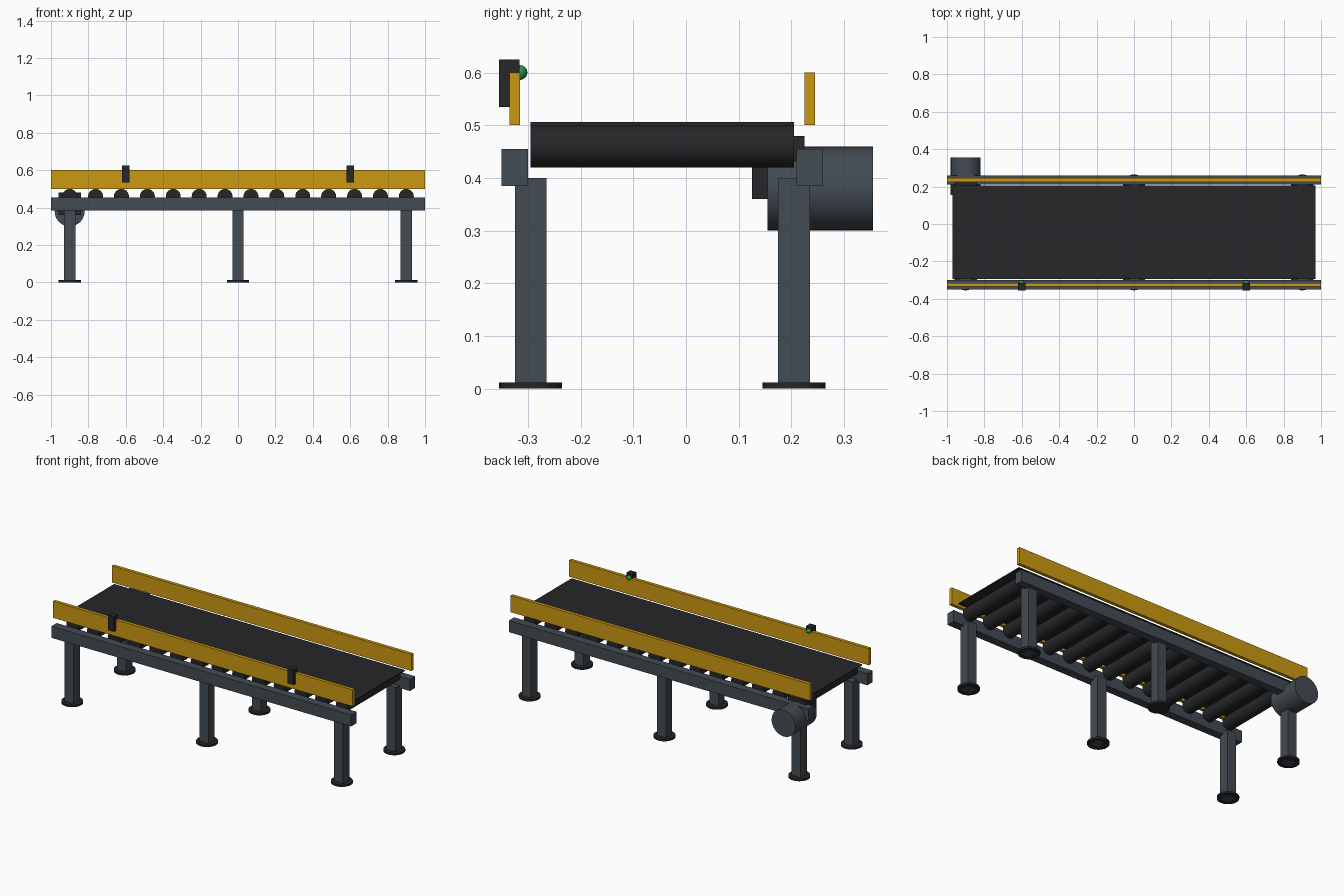
import bpy
from math import pi

if "Cube" in bpy.data.objects:
    bpy.data.objects.remove(bpy.data.objects["Cube"])

CY = -0.045  # conveyor centre line in y


def material(name, rgb):
    m = bpy.data.materials.new(name)
    m.diffuse_color = (*rgb, 1)
    m.use_nodes = True
    m.node_tree.nodes["Principled BSDF"].inputs["Base Color"].default_value = m.diffuse_color
    return m


STEEL = material("steel", (0.055, 0.07, 0.085))
RUBBER = material("rubber", (0.02, 0.02, 0.023))
YELLOW = material("guard_yellow", (0.6, 0.32, 0.006))
GREEN = material("lens_green", (0.02, 0.3, 0.1))


def finish(name, mat):
    o = bpy.context.object
    o.name = name
    o.data.materials.append(mat)
    return o


def box(name, loc, size, mat):
    bpy.ops.mesh.primitive_cube_add(size=1, location=loc)
    o = finish(name, mat)
    o.scale = size
    bpy.ops.object.transform_apply(location=False, rotation=False, scale=True)
    return o


def cylinder(name, loc, r, depth, mat, along_y=False, sides=24):
    bpy.ops.mesh.primitive_cylinder_add(
        vertices=sides, radius=r, depth=depth, location=loc,
        rotation=(pi / 2 if along_y else 0, 0, 0))
    o = finish(name, mat)
    bpy.ops.object.shade_smooth_by_angle(angle=pi / 6)
    return o


# Side rails, guard rails and legs, mirrored about the centre line
for side, s in (("front", -1), ("back", 1)):
    box(f"{side}_frame_rail", (0, CY + s * 0.28, 0.42), (2, 0.05, 0.07), STEEL)
    box(f"{side}_guard_rail", (0, CY + s * 0.28, 0.55), (2, 0.02, 0.10), YELLOW)
    for i, x in enumerate((-0.9, 0, 0.9)):
        y = CY + s * 0.25
        box(f"{side}_leg_{i}", (x, y, 0.20), (0.06, 0.06, 0.40), STEEL)
        cylinder(f"{side}_foot_{i}", (x, y, 0.006), 0.06, 0.012, RUBBER)

# Belt and its rollers
box("belt", (0, CY, 0.5025), (1.94, 0.5, 0.007), RUBBER)
for i in range(14):
    cylinder(f"roller_{i}", (-0.9 + 1.8 * i / 13, CY, 0.46), 0.04, 0.5, RUBBER, True)

# Drive motor and gearbox
cylinder("motor", (-0.9, 0.255, 0.38), 0.08, 0.20, STEEL, True, 32)
box("gearbox", (-0.9, 0.175, 0.42), (0.12, 0.10, 0.12), RUBBER)

# Sensors on the front guard, lenses facing the belt
for i, x in enumerate((-0.6, 0.6)):
    box(f"sensor_{i}", (x, -0.3355, 0.58), (0.04, 0.039, 0.09), RUBBER)
    bpy.ops.mesh.primitive_uv_sphere_add(
        segments=16, ring_count=8, radius=0.014, location=(x, -0.315, 0.60))
    finish(f"sensor_lens_{i}", GREEN)
    bpy.ops.object.shade_smooth()
